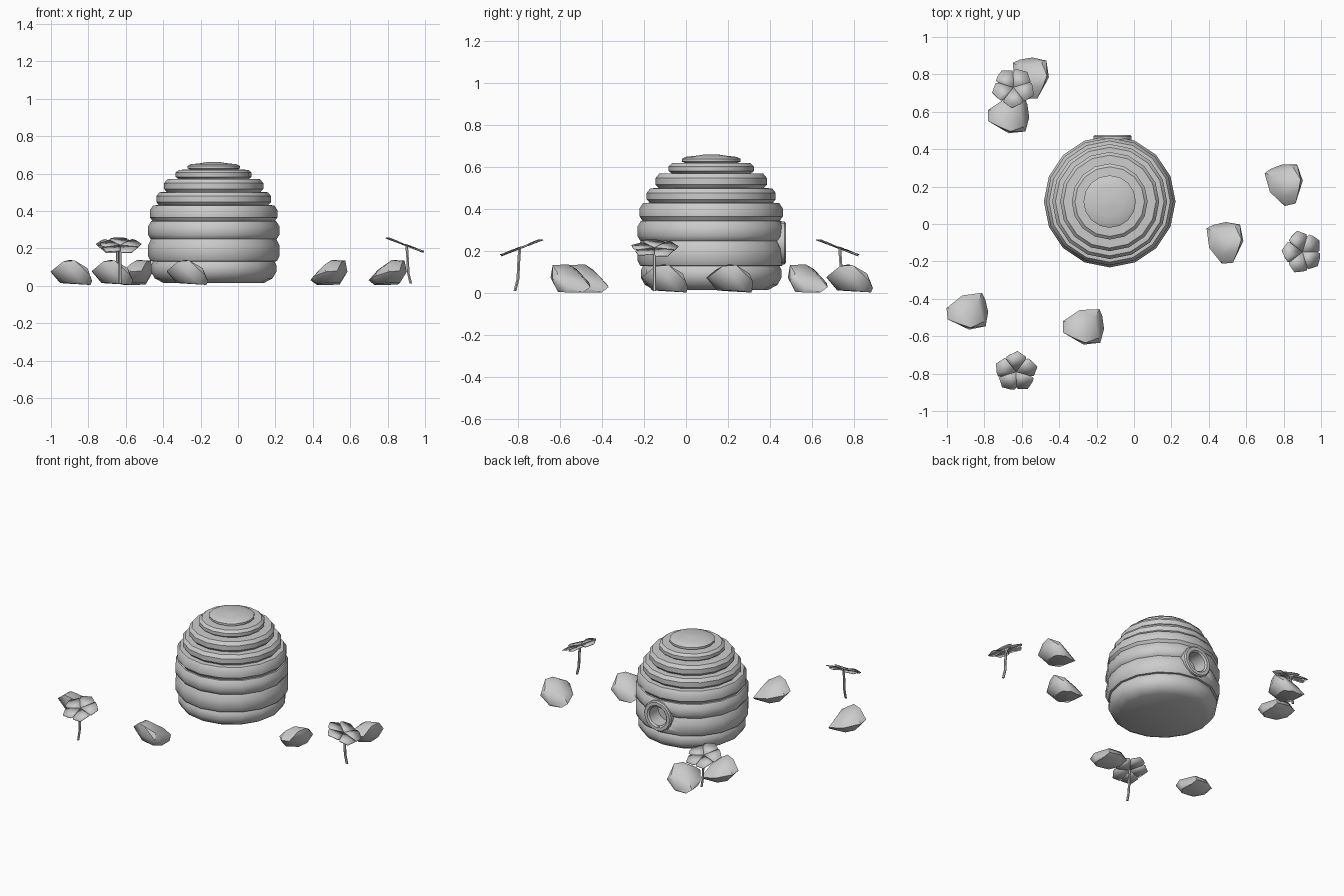
import bpy, bmesh, math
from mathutils import Matrix, Vector

if "Cube" in bpy.data.objects:
    bpy.data.objects.remove(bpy.data.objects["Cube"])

HX, HY = -0.13, 0.12      # hive centre


def add_object(name, bm, loc=(0, 0, 0), rot=0.0, angle=35):
    bmesh.ops.recalc_face_normals(bm, faces=bm.faces)
    mesh = bpy.data.meshes.new(name)
    bm.to_mesh(mesh)
    bm.free()
    ob = bpy.data.objects.new(name, mesh)
    bpy.context.collection.objects.link(ob)
    ob.location = loc
    ob.rotation_euler.z = math.radians(rot)
    bpy.ops.object.select_all(action='DESELECT')
    ob.select_set(True)
    bpy.context.view_layer.objects.active = ob
    bpy.ops.object.shade_smooth_by_angle(angle=math.radians(angle))
    return ob


def lathe(profile, segments, closed=False):
    """Spin (radius, z) points; ends are capped unless the profile is closed."""
    bm = bmesh.new()
    rings = []
    for r, z in profile:
        rings.append([bm.verts.new((r * math.sin(2 * math.pi * i / segments),
                                    -r * math.cos(2 * math.pi * i / segments), z))
                      for i in range(segments)])
    pairs = list(zip(rings, rings[1:]))
    if closed:
        pairs.append((rings[-1], rings[0]))
    else:
        bm.faces.new(rings[0][::-1])
        bm.faces.new(rings[-1])
    for a, b in pairs:
        for i in range(segments):
            j = (i + 1) % segments
            bm.faces.new((a[i], a[j], b[j], b[i]))
    return bm


# Hive: stacked bulging bands
edges = [0.13, 0.25, 0.345, 0.43, 0.50, 0.57, 0.62, 0.65]
radii = [0.335, 0.352, 0.352, 0.341, 0.307, 0.265, 0.203, 0.14]
profile = [(0.27, 0.016), (0.315, 0.04), (0.335, 0.075), (0.335, 0.11), (0.325, 0.13)]
for z0, z1, r in zip(edges, edges[1:], radii[1:]):
    h = z1 - z0
    profile += [(r - 0.014, z0 + 0.002), (r, z0 + 0.25 * h),
                (r, z1 - 0.3 * h), (r - 0.017, z1)]
profile += [(0.075, 0.655), (0.03, 0.662)]
hive = add_object("hive_body", lathe(profile, 16), (HX, HY, 0))

# Entrance hole and rim on the back
to_back = Matrix.Rotation(math.radians(-90), 4, 'X')
hole = lathe([(0.066, 0.0), (0.066, 0.2)], 16)
hole.transform(to_back)
cutter = add_object("entrance_cutter", hole, (HX + 0.015, 0.37, 0.24))
mod = hive.modifiers.new("entrance", 'BOOLEAN')
mod.operation = 'DIFFERENCE'
mod.solver = 'EXACT'
mod.object = cutter
bpy.context.view_layer.objects.active = hive
bpy.ops.object.modifier_move_to_index(modifier="entrance", index=0)
cutter.hide_render = True
cutter.hide_viewport = False
cutter.display_type = 'WIRE'
bpy.context.view_layer.update()
bpy.ops.object.modifier_apply(modifier="entrance")
bpy.data.objects.remove(cutter, do_unlink=True)

rim = lathe([(0.064, 0.0), (0.102, 0.0), (0.102, 0.088), (0.095, 0.096),
             (0.074, 0.096), (0.064, 0.086)], 16, closed=True)
rim.transform(to_back)
add_object("entrance_rim", rim, (HX + 0.015, 0.38, 0.24))


# Rocks: one faceted shape, turned and scattered
ROCK = [(.10, .06, .005), (.10, -.02, .005), (-.02, .07, .012), (-.06, .02, .015),
        (-.03, -.05, .015), (.06, -.06, .008), (.085, .095, .03), (.11, -.01, .025),
        (-.02, .09, .05), (-.11, .03, .075), (-.11, -.03, .08), (0, -.095, .075),
        (.09, -.085, .06), (-.05, -.06, .13), (.01, -.085, .135), (-.06, .03, .115),
        (.08, -.06, .095), (-.01, -.01, .138), (.06, .05, .085)]


def rock(name, x, y, rot):
    bm = bmesh.new()
    for p in ROCK:
        bm.verts.new(p)
    out = bmesh.ops.convex_hull(bm, input=bm.verts)
    loose = [v for v in bm.verts if not v.link_faces]
    bmesh.ops.delete(bm, geom=loose, context='VERTS')
    add_object(name, bm, (x, y, 0), rot, 40)


for i, (x, y, rot) in enumerate([(-.89, -.47, 5), (-.27, -.55, 0), (.49, -.10, 95),
                                 (.81, .21, 103), (-.67, .58, 0), (-.55, .78, 92)]):
    rock(f"rock_{i + 1}", x, y, rot)


# Flowers: bent stem and a tilted disc of five petals (tilts to -y at rot 0)
def flower(n, x, y, rot):
    bm = bmesh.new()
    path = [(0, -.024, .012), (0, -.010, .07), (0, -.007, .14), (0, -.002, .214)]
    rings = [[bm.verts.new((px + .008 * math.cos(k * math.pi / 3),
                            py + .008 * math.sin(k * math.pi / 3), pz))
              for k in range(6)] for px, py, pz in path]
    for a, b in zip(rings, rings[1:]):
        for k in range(6):
            bm.faces.new((a[k], a[(k + 1) % 6], b[(k + 1) % 6], b[k]))
    bm.faces.new(rings[0][::-1])
    bm.faces.new(rings[-1])
    add_object(f"flower_stem_{n}", bm, (x, y, 0), rot)

    bm = bmesh.new()
    tilt = Matrix.Translation((0, 0, .217)) @ Matrix.Rotation(math.radians(21), 4, 'X')
    outline = [(-36, .085, -.002), (-33, .098, -.004), (-4, .117, -.004),
               (20, .104, .004), (32, .100, .004), (36, .085, 0)]
    for p in range(5):
        c = bm.verts.new(tilt @ Vector((0, 0, 0)))
        vs = []
        for ang, r, dz in outline:
            a = math.radians(90 + 72 * p + ang)
            vs.append(bm.verts.new(tilt @ Vector((r * math.cos(a), r * math.sin(a), dz))))
        for u, v in zip(vs, vs[1:]):
            bm.faces.new((c, u, v))
    ob = add_object(f"flower_petals_{n}", bm, (x, y, 0), rot)
    solid = ob.modifiers.new("thickness", 'SOLIDIFY')
    solid.thickness = 0.004
    solid.offset = 0


flower(1, -.63, -.79, 0)
flower(2, .90, -.15, 90)
flower(3, -.645, .73, 180)
